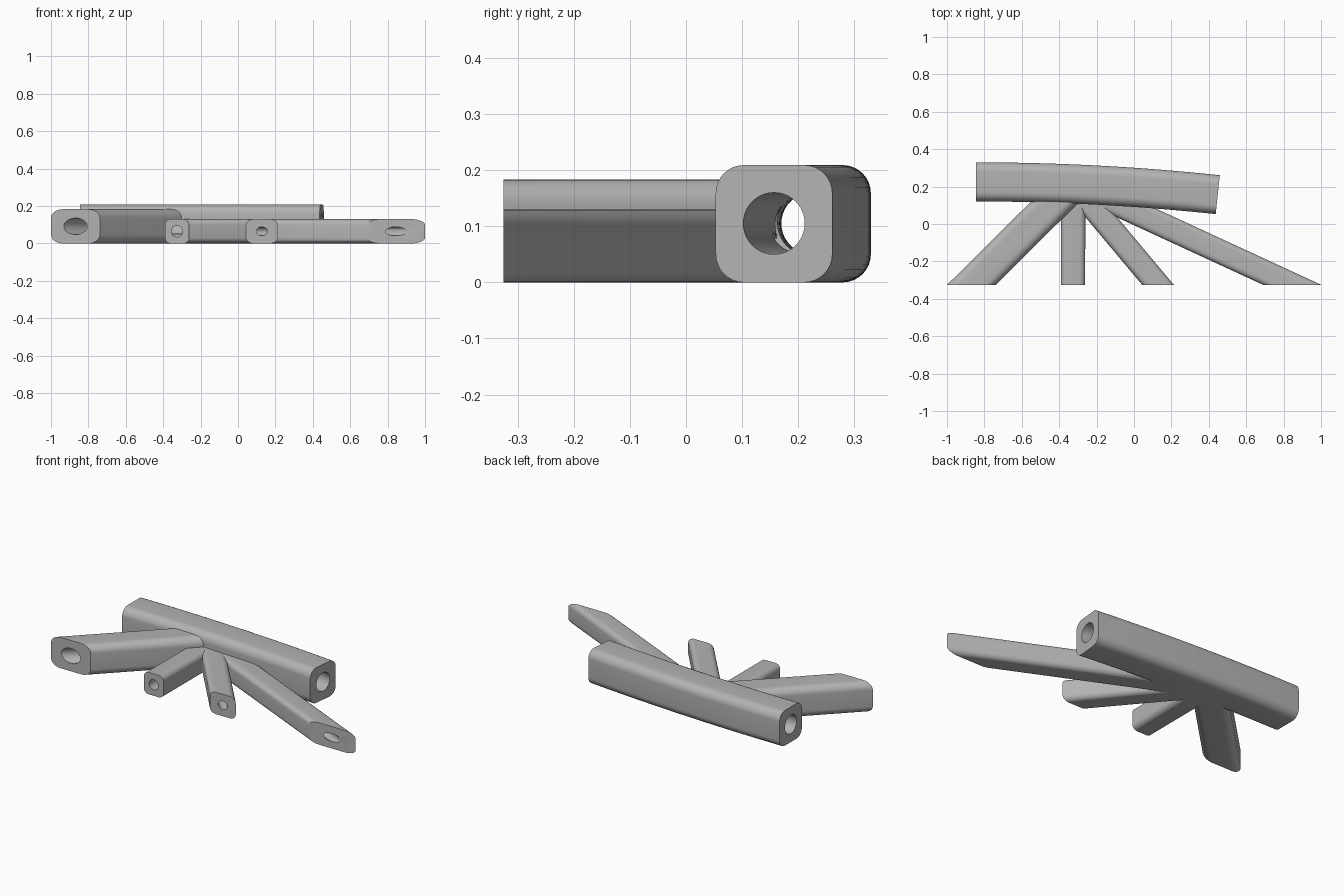
import bpy, bmesh
from math import sin, cos, pi, hypot

cube = bpy.data.objects.get("Cube")
if cube:
    bpy.data.objects.remove(cube, do_unlink=True)

grey = bpy.data.materials.new("plain grey")
grey.use_nodes = True
colour = (0.45, 0.45, 0.45, 1)
grey.diffuse_color = colour
grey.node_tree.nodes["Principled BSDF"].inputs["Base Color"].default_value = colour

FRONT = -0.325
HUB_X, HUB_Y = -0.325, 0.215


def rounded_square(size, steps=8):
    """Section (u, z) resting on z = 0, with rounded corners."""
    r = size * 0.24
    h = size / 2 - r
    points = []
    for corner, (su, sz) in enumerate([(1, 1), (-1, 1), (-1, -1), (1, -1)]):
        for i in range(steps + 1):
            a = (corner + i / steps) * pi / 2
            points.append((su * h + r * cos(a), size / 2 + sz * h + r * sin(a)))
    return points


def circle(diameter, z, steps=40):
    return [(diameter / 2 * cos(2 * pi * i / steps), z + diameter / 2 * sin(2 * pi * i / steps))
            for i in range(steps)]


def loft(name, section, frames):
    """Sweep a section; each frame is an origin (x, y) and a sideways vector."""
    bm = bmesh.new()
    rings = [[bm.verts.new((ox + u * sx, oy + u * sy, z)) for u, z in section]
             for ox, oy, sx, sy in frames]
    n = len(section)
    for a, b in zip(rings, rings[1:]):
        for i in range(n):
            j = (i + 1) % n
            bm.faces.new((a[i], a[j], b[j], b[i]))
    bm.faces.new(rings[0][::-1])
    bm.faces.new(rings[-1])
    bmesh.ops.recalc_face_normals(bm, faces=bm.faces)
    mesh = bpy.data.meshes.new(name)
    bm.to_mesh(mesh)
    bm.free()
    mesh.materials.append(grey)
    obj = bpy.data.objects.new(name, mesh)
    bpy.context.scene.collection.objects.link(obj)
    return obj


def arc_frames(start, end, steps=24):
    """Frames along the gentle bend of the main tube."""
    radius = 12.3
    frames = []
    for i in range(steps + 1):
        a = start + (end - start) * i / steps
        frames.append((-0.845 + radius * sin(a), 0.225 - radius * (1 - cos(a)), sin(a), cos(a)))
    return frames


def branch_frames(x, overshoot=0.0):
    """Straight run from the front plane to the hub, cut square to y."""
    dx, dy = HUB_X - x, HUB_Y - FRONT
    stretch = hypot(dx, dy) / dy
    return [(x - overshoot * dx, FRONT - overshoot * dy, stretch, 0), (HUB_X, HUB_Y, stretch, 0)]


def boolean(target, tool, operation):
    mod = target.modifiers.new(tool.name, 'BOOLEAN')
    mod.object = tool
    mod.operation = operation
    mod.solver = 'EXACT'
    tool.hide_render = True


# Main curved tube and its bore
body = loft("branched_tube", rounded_square(0.209), arc_frames(0, 0.1053))
tools = []
bores = [loft("main_bore", circle(0.11, 0.105), arc_frames(-0.003, 0.1083))]

# Branches fanning out from the hub: name, front x, width, bore diameter
for name, x, width, bore in [("wide_branch", -0.869, 0.183, 0.088),
                             ("straight_branch", -0.326, 0.13, 0.06),
                             ("slanted_branch", 0.128, 0.13, 0.047),
                             ("long_branch", 0.845, 0.13, 0.047)]:
    tool = loft(name, rounded_square(width), branch_frames(x))
    boolean(body, tool, 'UNION')
    tools.append(tool)
    bores.append(loft(name + "_bore", circle(bore, width / 2), branch_frames(x, 0.05)))

# Drill the bores after joining
for tool in bores:
    boolean(body, tool, 'DIFFERENCE')

# Bake the joined shape and drop the helpers
graph = bpy.context.evaluated_depsgraph_get()
baked = bpy.data.meshes.new_from_object(body.evaluated_get(graph))
body.modifiers.clear()
body.data = baked
for tool in tools + bores:
    bpy.data.objects.remove(tool, do_unlink=True)
body.data.materials.clear()
body.data.materials.append(grey)
for face in body.data.polygons:
    face.material_index = 0

bpy.ops.object.select_all(action='DESELECT')
body.select_set(True)
bpy.context.view_layer.objects.active = body
bpy.ops.object.shade_smooth_by_angle(angle=pi / 6)
